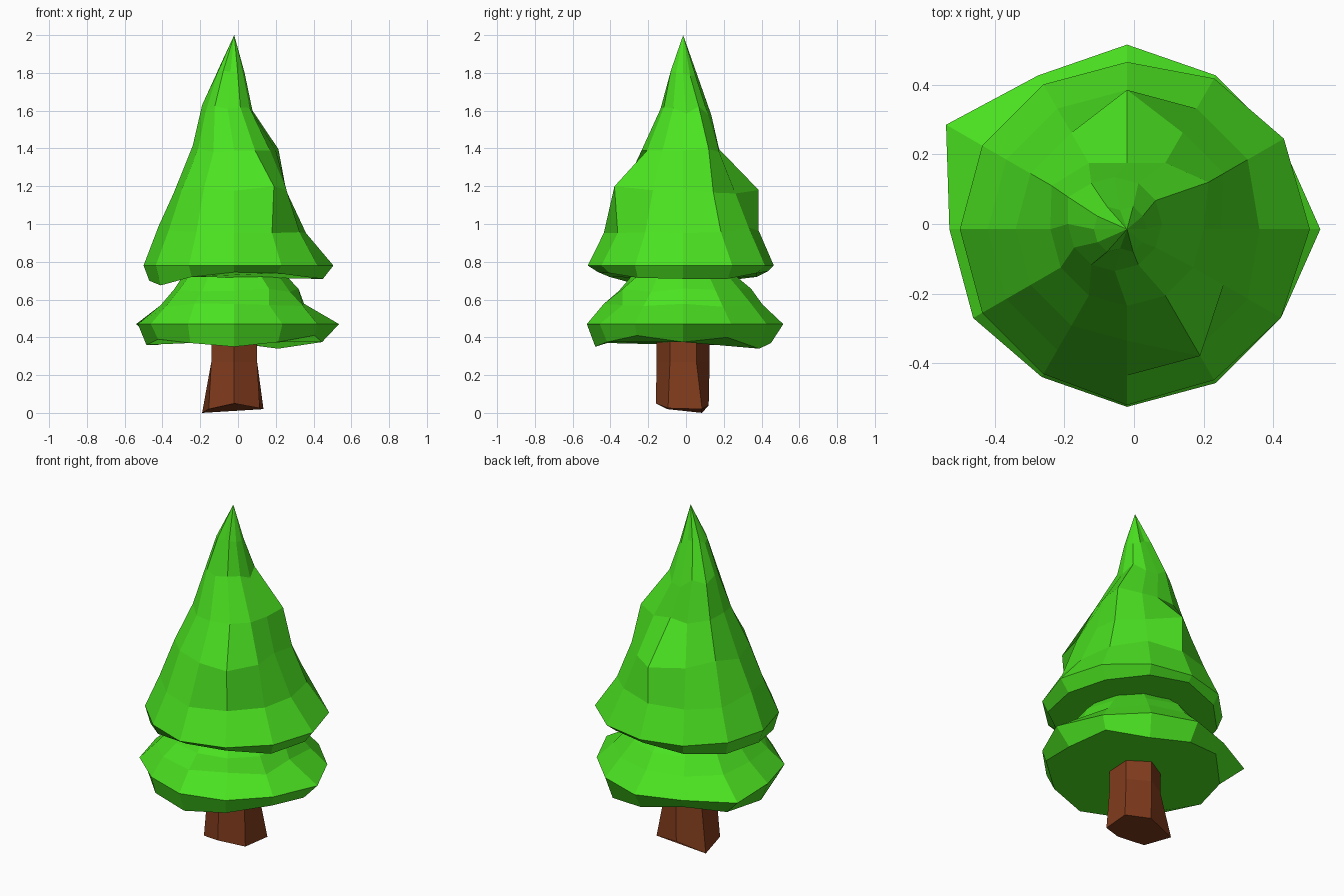
import bpy, bmesh, math, random

if "Cube" in bpy.data.objects:
    bpy.data.objects.remove(bpy.data.objects["Cube"])

random.seed(4)
CX, CY = -0.02, -0.015


def material(name, color):
    m = bpy.data.materials.new(name)
    m.diffuse_color = (*color, 1)
    m.use_nodes = True
    m.node_tree.nodes["Principled BSDF"].inputs["Base Color"].default_value = m.diffuse_color
    return m


def build(name, rings, mat, apex=None):
    """Skin a stack of rings of points, cap the bottom, close the top."""
    bm = bmesh.new()
    loops = [[bm.verts.new(p) for p in ring] for ring in rings]
    n = len(loops[0])
    bm.faces.new(loops[0][::-1])
    for a, b in zip(loops, loops[1:]):
        for i in range(n):
            j = (i + 1) % n
            bm.faces.new((a[i], a[j], b[j], b[i]))
    if apex:
        tip = bm.verts.new(apex)
        for i in range(n):
            bm.faces.new((loops[-1][i], loops[-1][(i + 1) % n], tip))
    else:
        bm.faces.new(loops[-1])
    me = bpy.data.meshes.new(name)
    bm.to_mesh(me)
    bm.free()
    me.materials.append(mat)
    ob = bpy.data.objects.new(name, me)
    bpy.context.collection.objects.link(ob)


def ring(z, r, bumps={}, jitter=0.0, lean=(0, 0), n=12):
    """Ring in cm: base radius, single-point radius bumps, shifted by lean."""
    pts = []
    for i in range(n):
        a = math.tau * i / n
        rad = (r + bumps.get(i, 0)) / 100
        h = z[i] if isinstance(z, list) else z
        pts.append((CX + lean[0] / 100 + rad * math.cos(a),
                    CY + lean[1] / 100 + rad * math.sin(a),
                    h / 100 + random.uniform(-jitter, jitter)))
    return pts


green = material("needles", (0.07, 0.76, 0.015))
brown = material("bark", (0.22, 0.045, 0.012))

# Trunk: uneven hexagon, flared at the foot
build("trunk", [
    [(0.135, 0.085, 0.02), (-0.02, 0.12, 0.04), (-0.19, 0.085, 0.0),
     (-0.155, -0.10, 0.02), (-0.02, -0.16, 0.05), (0.115, -0.095, 0.025)],
    *[[(CX + 0.14 * math.cos(a), CY + 0.14 * math.sin(a), z)
       for a in [math.radians(30 + 60 * k) for k in range(6)]]
      for z in (0.27, 0.6)],
], brown)

# Lower branches: wide skirt with a folded-under lip
build("lower_branches", [
    ring([37.5, 40, 34, 37, 41, 36, 36, 39, 37, 35, 37.5, 41], 46.5, {11: 2.5}),
    ring(47, 51, {0: 4.5, 3: 2, 5: 9, 8: -2}),
    ring(57, 42, {0: -5, 6: -3, 10: -5}, 0.01),
    ring(65, 34, {3: 2, 6: -2, 10: 3}, 0.01),
    ring(74, 26),
    ring(84, 18),
], green)

# Upper branches: tall ragged cone
build("upper_branches", [
    ring([71, 71, 74, 75, 72, 70, 70, 67.5, 72, 74.5, 74, 71.5], 45,
         {0: 2, 1: 2, 11: 3}),
    ring(78, 48, {0: 4.5, 1: 4, 2: 2, 9: 2.5, 10: 2, 11: 3}),
    ring(97, 40, {0: -2, 9: 2}, 0.02),
    ring(118, 32, {0: -5, 3: 8, 10: 10}, 0.02),
    ring(140, 22, {1: 5, 3: -3, 5: 3}, 0.02),
    ring(160, 13.5, {5: 2}, 0.03, lean=(-3.5, 1.5)),
    ring(180, 7.5, {3: -2, 9: -2}, 0.02, lean=(-2, 0)),
], green, apex=(CX, CY, 2.0))
